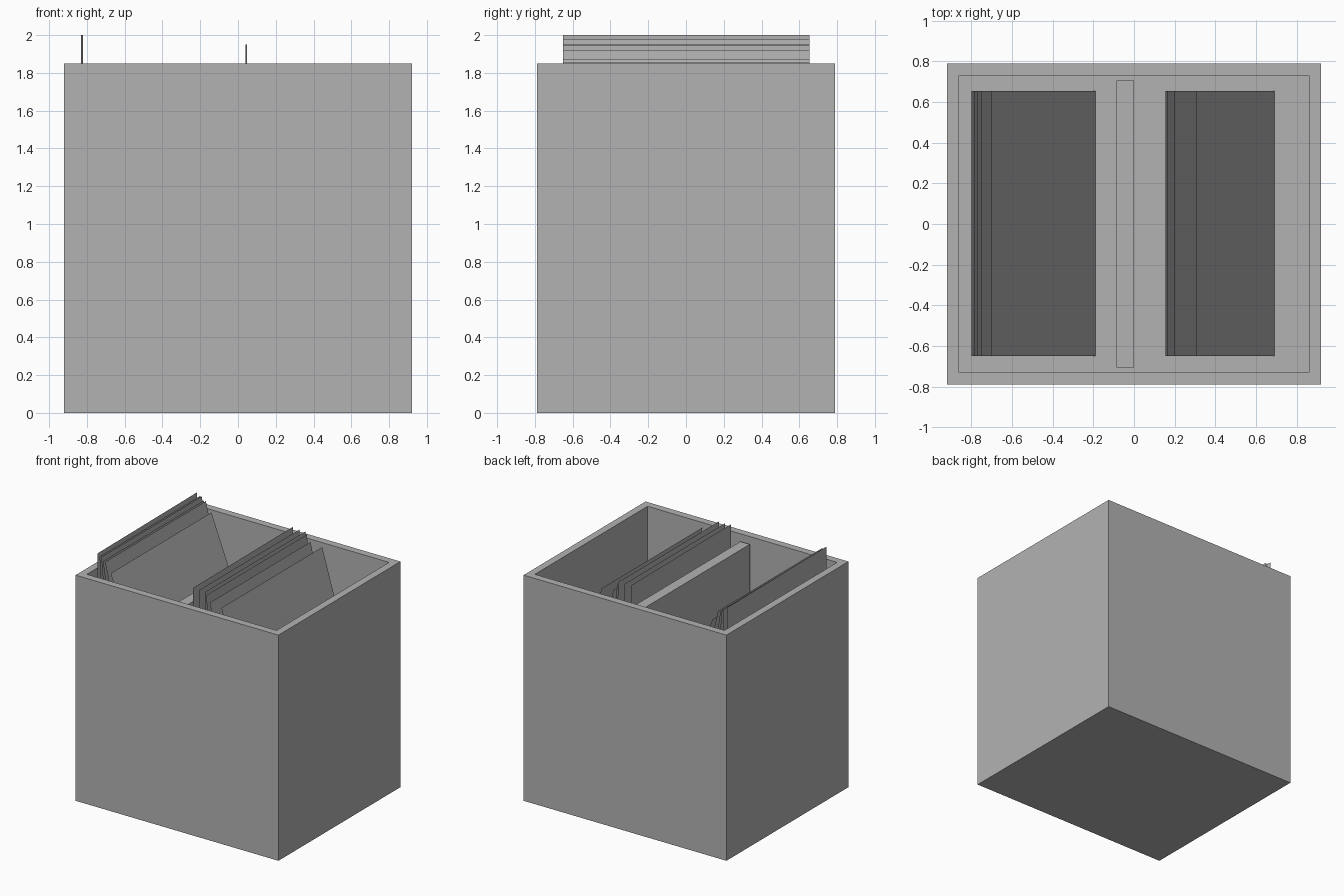
import bpy, bmesh
from mathutils import Vector

if "Cube" in bpy.data.objects:
    bpy.data.objects.remove(bpy.data.objects["Cube"], do_unlink=True)

FLOOR = 0.55

# One plain grey for everything
grey = bpy.data.materials.new("plain_grey")
grey.use_nodes = True
colour = (0.45, 0.45, 0.45, 1)
grey.diffuse_color = colour
grey.node_tree.nodes["Principled BSDF"].inputs["Base Color"].default_value = colour


def finish(name, bm):
    mesh = bpy.data.meshes.new(name)
    bm.to_mesh(mesh)
    bm.free()
    mesh.materials.append(grey)
    obj = bpy.data.objects.new(name, mesh)
    bpy.context.collection.objects.link(obj)
    return obj


def block(low, high):
    bm = bmesh.new()
    bmesh.ops.create_cube(bm, size=1)
    low, high = Vector(low), Vector(high)
    bmesh.ops.scale(bm, vec=high - low, verts=bm.verts)
    bmesh.ops.translate(bm, vec=(low + high) / 2, verts=bm.verts)
    return bm


# Open crate: inset the top and sink it to the inner floor
bm = block((-0.92, -0.79, 0), (0.92, 0.79, 1.85))
top = max(bm.faces, key=lambda f: f.calc_center_median().z)
bmesh.ops.inset_region(bm, faces=[top], thickness=0.085)
well = bmesh.ops.extrude_discrete_faces(bm, faces=[top])["faces"][0]
for v in well.verts:
    v.co.z = FLOOR
finish("crate", bm)

# Divider, a little lower than the rim
finish("divider", block((-0.085, -0.705, FLOOR), (0, 0.705, 1.80)))


# Thin sheets, each leaning from its foot on the floor to its top edge
def sheet(name, top_x, top_z, foot_x, twist=0):
    bm = bmesh.new()
    corners = [(foot_x + twist, -0.65, FLOOR), (foot_x - twist, 0.655, FLOOR),
               (top_x - twist, 0.655, top_z), (top_x + twist, -0.65, top_z)]
    bm.faces.new([bm.verts.new(c) for c in corners])
    finish(name, bm)


stacks = {
    "right_sheet": [(-0.826, 2.0, -0.826, 0.005), (-0.80, 1.98, -0.74),
                    (-0.785, 1.98, -0.66), (-0.77, 1.95, -0.56),
                    (-0.75, 1.95, -0.42), (-0.70, 1.87, -0.19)],
    "left_sheet": [(0.043, 1.95, 0.043, 0.004), (0.10, 1.945, 0.10),
                   (0.155, 1.945, 0.22), (0.165, 1.92, 0.32),
                   (0.20, 1.87, 0.48), (0.305, 1.855, 0.69)],
}
for name, leans in stacks.items():
    for i, lean in enumerate(leans, 1):
        sheet(f"{name}_{i}", *lean)
